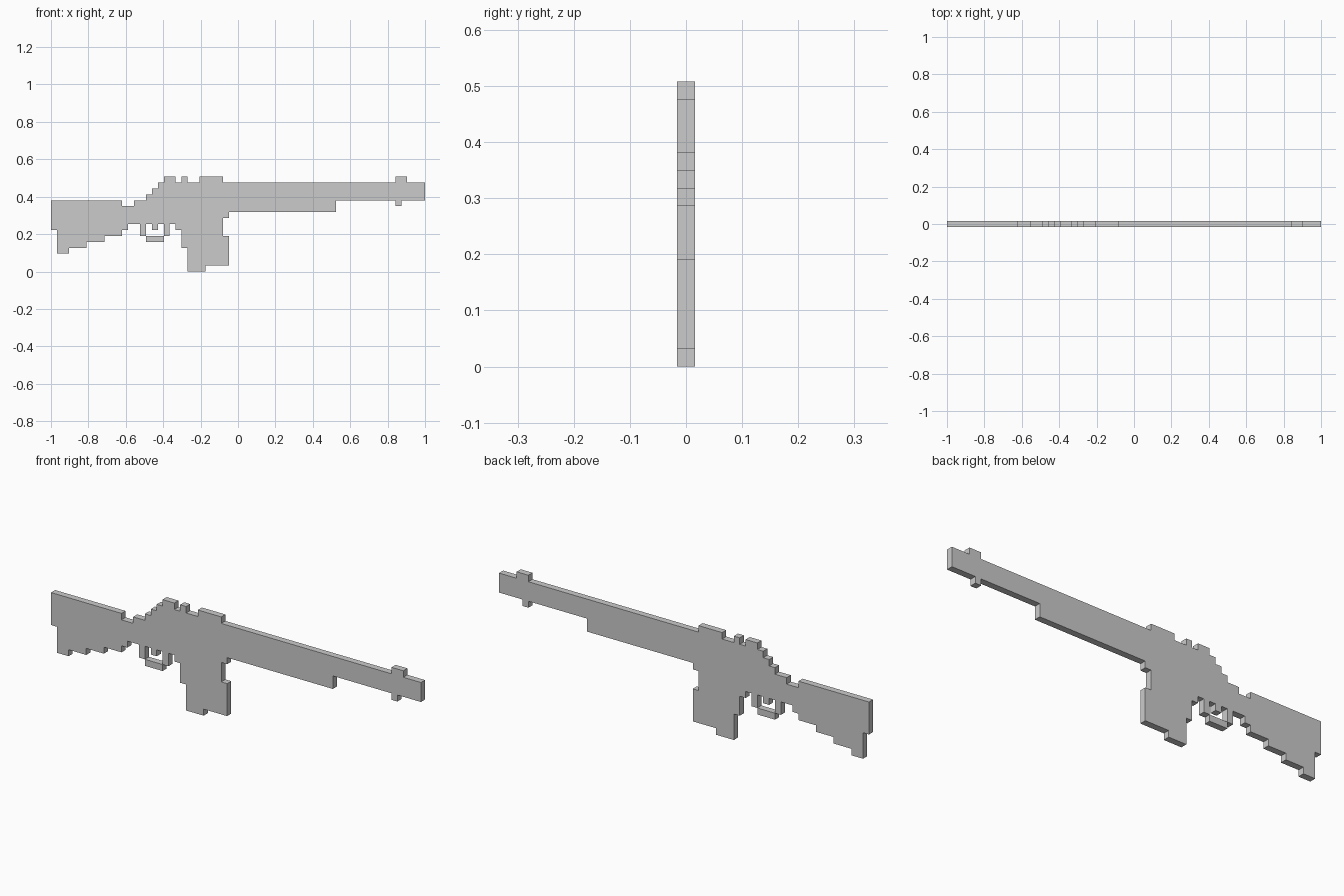
import bpy, bmesh

if "Cube" in bpy.data.objects:
    bpy.data.objects.remove(bpy.data.objects["Cube"])

U = 2 / 63  # one pixel of the design


def steps(runs, x=0):
    """Turn (end column, height) runs into a staircase path."""
    path = []
    for end, z in runs:
        path += [(x, z), (end, z)]
        x = end
    return path


def slab(name, outline):
    """Extrude a pixel outline to a plate one pixel thick."""
    bm = bmesh.new()
    face = bm.faces.new([bm.verts.new((x * U - 1, -U / 2, z * U)) for x, z in outline])
    ext = bmesh.ops.extrude_face_region(bm, geom=[face], use_keep_orig=True)
    moved = [g for g in ext["geom"] if isinstance(g, bmesh.types.BMVert)]
    bmesh.ops.translate(bm, verts=moved, vec=(0, U, 0))
    bmesh.ops.recalc_face_normals(bm, faces=bm.faces)
    mesh = bpy.data.meshes.new(name)
    bm.to_mesh(mesh)
    bm.free()
    obj = bpy.data.objects.new(name, mesh)
    bpy.context.collection.objects.link(obj)
    return obj


# Underside, left to right
stock_under = [(1, 7), (3, 3), (6, 4), (9, 5), (12, 6), (13, 7), (15, 8)]
trigger_under = [(16, 6), (17, 8), (18, 7), (19, 8), (20, 6), (21, 8), (22, 7)]
magazine_under = [(23, 4), (26, 0), (30, 1), (29, 6), (30, 9)]
barrel_under = [(48, 10), (58, 12), (59, 11), (63, 12)]

# Upper side, left to right
stock_top = [(12, 12), (14, 11), (16, 12), (17, 13), (18, 14), (19, 15)]
receiver_top = [(21, 16), (22, 15), (23, 16), (25, 15), (29, 16)]
barrel_top = [(58, 15), (60, 16), (63, 15)]

# Whole body as one plate
under = steps(stock_under + trigger_under + magazine_under + barrel_under)
top = steps(stock_top + receiver_top + barrel_top)
slab("rifle_body", under + top[::-1])

# Loose bar closing the trigger guard
slab("trigger_guard_bar", [(16, 5), (19, 5), (19, 6), (16, 6)])
